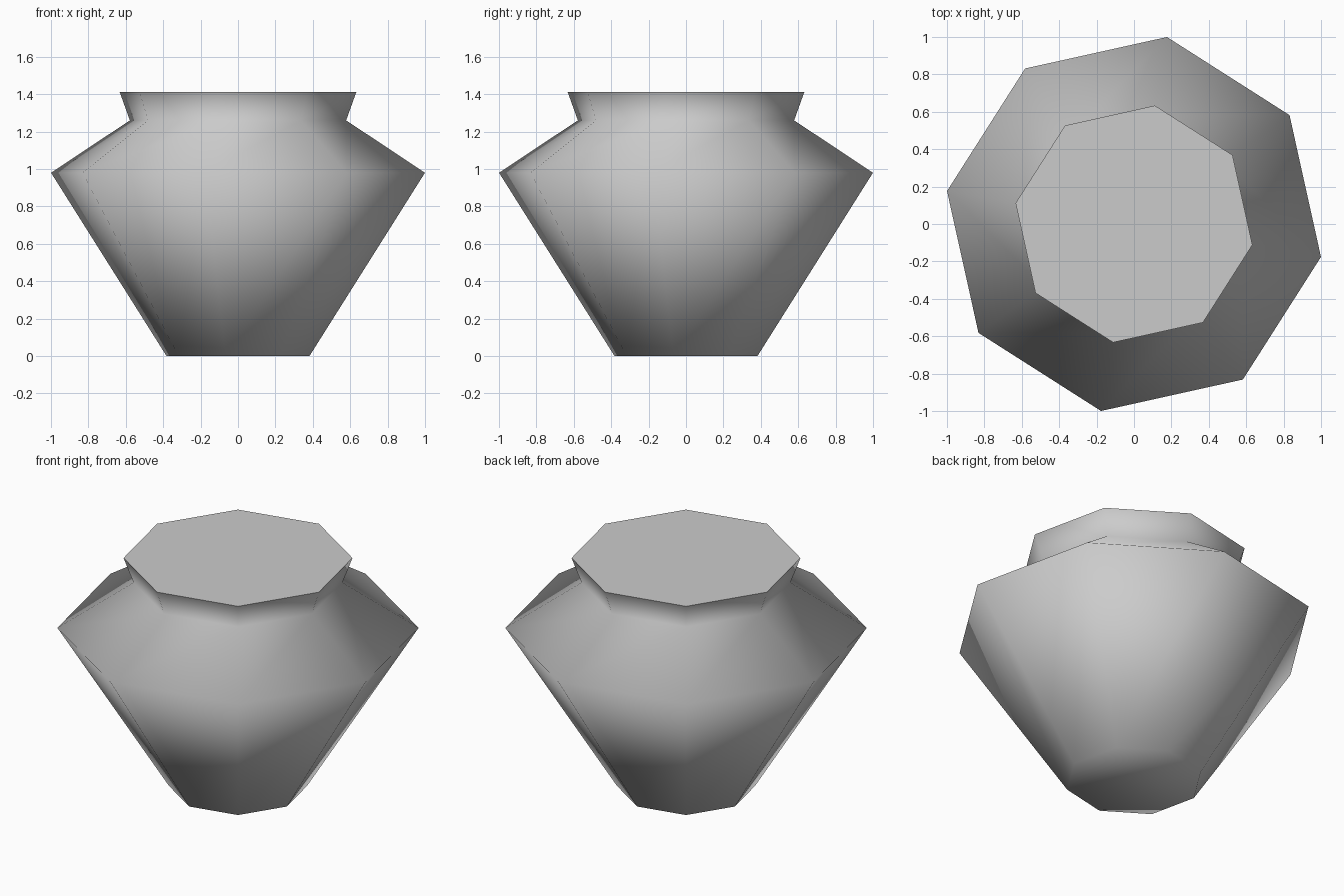
import bpy, bmesh
from math import cos, sin, pi, radians

cube = bpy.data.objects.get("Cube")
if cube:
    bpy.data.objects.remove(cube, do_unlink=True)

SIDES = 8
TURN = radians(-10)
# Radius and height: base, shoulder, neck, lip
PROFILE = [(0.388, 0), (1.015, 0.98), (0.587, 1.26), (0.643, 1.413)]

# Plain grey surface
grey = bpy.data.materials.new("plain grey")
grey.use_nodes = True
colour = (0.6, 0.6, 0.6, 1)
grey.diffuse_color = colour
shader = next(n for n in grey.node_tree.nodes if n.type == 'BSDF_PRINCIPLED')
shader.inputs["Base Color"].default_value = colour

# Eight-sided pot lofted through the profile rings
bm = bmesh.new()
rings = []
for r, z in PROFILE:
    angles = [TURN + 2 * pi * i / SIDES for i in range(SIDES)]
    rings.append([bm.verts.new((r * cos(a), r * sin(a), z)) for a in angles])
for low, high in zip(rings, rings[1:]):
    for i in range(SIDES):
        j = (i + 1) % SIDES
        bm.faces.new((low[i], low[j], high[j], high[i]))

# Closed base and flat lid
bm.faces.new(rings[0][::-1])
bm.faces.new(rings[-1])
bmesh.ops.recalc_face_normals(bm, faces=bm.faces[:])

mesh = bpy.data.meshes.new("pot")
bm.to_mesh(mesh)
bm.free()
mesh.materials.append(grey)
pot = bpy.data.objects.new("pot", mesh)
bpy.context.collection.objects.link(pot)

# Soft walls, with a crisp edge only around the lid
bpy.ops.object.select_all(action='DESELECT')
pot.select_set(True)
bpy.context.view_layer.objects.active = pot
bpy.ops.object.shade_smooth_by_angle(angle=radians(100))
